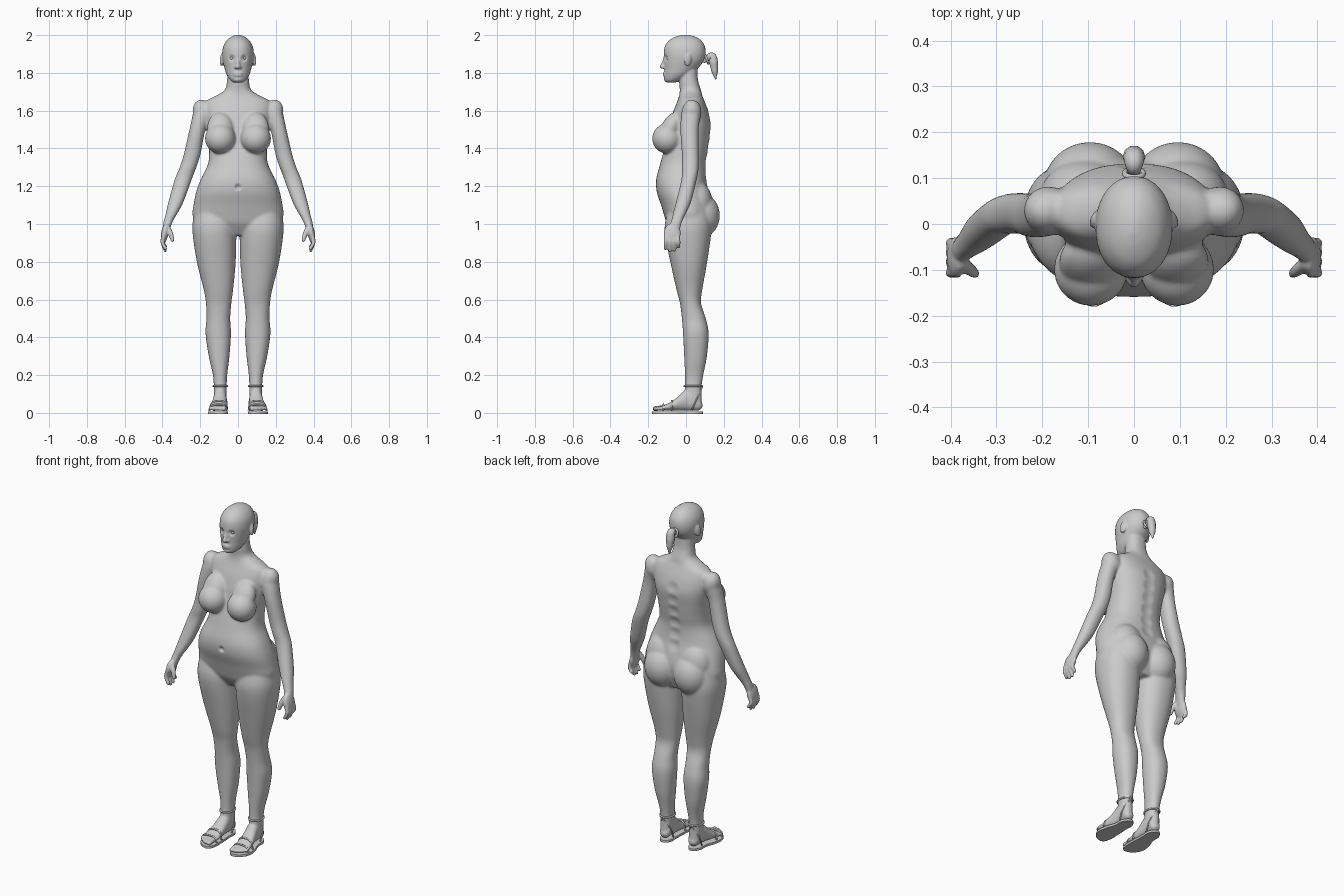
import bpy, bmesh, math
from mathutils import Vector, Matrix, Euler

def add_object(name, data):
    ob = bpy.data.objects.new(name, data)
    bpy.context.collection.objects.link(ob)
    return ob

def catmull(rows, n=6):
    out = []
    for i in range(len(rows) - 1):
        a, b, c, d = (rows[min(max(k, 0), len(rows) - 1)] for k in (i - 1, i, i + 1, i + 2))
        for s in range(n):
            t = s / n
            out.append([q + .5 * t * (r - p + t * (2*p - 5*q + 4*r - u + t * (3*(q - r) + u - p)))
                        for p, q, r, u in zip(a, b, c, d)])
    return out + [list(rows[-1])]

# closed loft; each row is (position, min1, max1, min2, max2) of a rounded section
def loft(bm, rows, axis='z', power=2.2, n=40):
    rings = []
    for h, a0, a1, b0, b1 in catmull(rows):
        ring = []
        for i in range(n):
            t = 2 * math.pi * i / n
            c, s = math.cos(t), math.sin(t)
            a = (a0 + a1) / 2 + (a1 - a0) / 2 * math.copysign(abs(c) ** (2 / power), c)
            b = (b0 + b1) / 2 + (b1 - b0) / 2 * math.copysign(abs(s) ** (2 / power), s)
            ring.append(bm.verts.new((a, b, h) if axis == 'z' else (a, h, b)))
        rings.append(ring)
    for r, q in zip(rings, rings[1:]):
        for i in range(n):
            bm.faces.new((r[i], r[(i + 1) % n], q[(i + 1) % n], q[i]))
    bm.faces.new(rings[0][::-1])
    bm.faces.new(rings[-1])

def blob(bm, pos, size, rot=(0, 0, 0), detail=4):
    m = Matrix.Translation(pos) @ Euler(rot).to_matrix().to_4x4() @ Matrix.Diagonal((*size, 1))
    bmesh.ops.create_icosphere(bm, subdivisions=detail, radius=1, matrix=m)

# chain of overlapping balls, points are (x, y, z, radius)
def digit(bm, pts):
    for x, y, z, r in catmull(pts, 7):
        blob(bm, (x, y, z), (r, r, r), detail=2)

def cord(name, pts, r, closed=False, radii=None):
    cu = bpy.data.curves.new(name, 'CURVE')
    cu.dimensions, cu.bevel_depth, cu.bevel_resolution = '3D', r, 3
    cu.use_fill_caps, cu.resolution_u = True, 8
    sp = cu.splines.new('BEZIER')
    sp.bezier_points.add(len(pts) - 1)
    sp.use_cyclic_u = closed
    for i, (bp, p) in enumerate(zip(sp.bezier_points, pts)):
        bp.co, bp.radius = p, radii[i] if radii else 1
        bp.handle_left_type = bp.handle_right_type = 'AUTO'
    return add_object(name, cu)

bm = bmesh.new()
# torso and neck: z, x range, y range
torso = [(.94, .13, -.06, .10), (1.0, .22, -.10, .125), (1.05, .241, -.117, .135), (1.1, .236, -.132, .137),
         (1.17, .222, -.155, .122), (1.236, .198, -.158, .108), (1.315, .160, -.138, .105), (1.38, .153, -.12, .115),
         (1.45, .157, -.10, .125), (1.53, .17, -.085, .132), (1.6, .18, -.066, .117), (1.65, .168, -.046, .098),
         (1.68, .115, -.036, .086), (1.71, .070, -.033, .079), (1.76, .058, -.036, .064), (1.82, .055, -.03, .06)]
loft(bm, [(z, -x, x, f, b) for z, x, f, b in torso], power=2.3)
# head
head = [(1.748, .022, -.10, -.06), (1.762, .042, -.113, -.02), (1.79, .060, -.115, .025), (1.82, .070, -.115, .06),
        (1.86, .080, -.117, .092), (1.90, .084, -.118, .104), (1.94, .078, -.112, .10), (1.972, .060, -.09, .08),
        (1.992, .034, -.055, .048), (2.002, .008, -.02, .01)]
loft(bm, [(z, -x, x, f, b) for z, x, f, b in head], power=2.1)
blob(bm, (0, -.10, 1.767), (.026, .017, .016))
for z in (1.798, 1.787):
    blob(bm, (0, -.113, z), (.024, .009, .0065))
digit(bm, [(0, -.108, 1.885, .009), (0, -.118, 1.855, .010), (0, -.128, 1.833, .012)])
blob(bm, (.011, -.119, 1.830), (.009, .011, .008))
blob(bm, (.086, .010, 1.868), (.009, .019, .034), (-.15, 0, .35))
# leg
loft(bm, [(1.09, .03, .225, -.09, .12), (1.0, .010, .241, -.112, .135), (.92, .009, .237, -.108, .130),
          (.785, .013, .215, -.08, .110), (.65, .026, .181, -.05, .086), (.58, .035, .170, -.032, .08),
          (.5, .041, .167, -.022, .105), (.42, .037, .172, -.016, .12), (.3, .045, .155, -.010, .111),
          (.2, .057, .133, -.006, .092), (.13, .060, .128, -.006, .082), (.05, .062, .128, -.01, .084)])
# foot and toes
loft(bm, [(.087, .08, .108, .03, .05), (.07, .064, .122, .014, .08), (.04, .06, .128, .012, .13),
          (0, .06, .13, .012, .125), (-.04, .06, .138, .012, .088), (-.08, .058, .148, .012, .058),
          (-.115, .058, .153, .012, .042), (-.14, .065, .145, .013, .032)], axis='y')
for x, tip, r in ((.075, -.164, .014), (.097, -.164, .0115), (.115, -.155, .011), (.131, -.144, .0105), (.145, -.130, .010)):
    digit(bm, [(x, -.11, .03, r), (x, tip, .022, r)])
# arm
loft(bm, [(1.645, .15, .20, .005, .065), (1.6, .135, .233, -.022, .08), (1.5, .172, .257, -.03, .067),
          (1.37, .198, .287, -.022, .068), (1.3, .22, .309, -.022, .067), (1.24, .243, .334, -.024, .058),
          (1.12, .287, .368, -.052, .028), (1.06, .318, .382, -.068, .002), (1.01, .347, .394, -.08, -.022),
          (.96, .365, .402, -.098, -.035)])
blob(bm, (.187, .03, 1.592), (.052, .052, .068), (0, .3, 0))
# hand, fingers and thumb
blob(bm, (.388, -.073, .95), (.019, .045, .055), (0, -.15, 0))
for yb, yt, zt in ((-.104, -.109, .862), (-.083, -.085, .851), (-.062, -.061, .854), (-.043, -.039, .872)):
    digit(bm, [(.392, yb, .945, .0115), (.400, (yb + yt) / 2, .905, .0115), (.384, yt, zt + .008, .0095)])
digit(bm, [(.375, -.085, .985, .015), (.357, -.100, .95, .014), (.347, -.108, .915, .011)])
# chest and seat
blob(bm, (.094, -.099, 1.452), (.081, .080, .080))
blob(bm, (.094, -.083, 1.505), (.070, .050, .095), (-.45, 0, 0))
blob(bm, (.096, .080, 1.045), (.102, .099, .118))
blob(bm, (.105, .060, 1.11), (.100, .080, .115))

# mirror and fuse into one skin
bmesh.ops.recalc_face_normals(bm, faces=bm.faces)
me = bpy.data.meshes.new("body")
bm.to_mesh(me)
bm.free()
body = add_object("body", me)
body.modifiers.new("mirror", 'MIRROR').use_mirror_merge = False
rm = body.modifiers.new("fuse", 'REMESH')
rm.mode, rm.voxel_size = 'VOXEL', .005
skin = bpy.data.meshes.new_from_object(body.evaluated_get(bpy.context.evaluated_depsgraph_get()))
body.modifiers.clear()
body.data = skin

# smooth the large forms more than face, hands and feet
bm = bmesh.new()
bm.from_mesh(skin)
large = [v for v in bm.verts if .15 < v.co.z < 1.73 and not (abs(v.co.x) > .32 and v.co.z < 1.02)]
for verts, times in ((list(bm.verts), 2), (large, 12)):
    for _ in range(times):
        bmesh.ops.smooth_vert(bm, verts=verts, factor=.5, use_axis_x=True, use_axis_y=True, use_axis_z=True)

# sculpted dents: position, radius, push along y
dents = [((0, -.157, 1.195), .022, .012)]
dents += [((s * .032, -.108, 1.878), .024, .011) for s in (-1, 1)]
dents += [((0, y, z), .045, -.007) for z, y in ((1.2, .11), (1.27, .105), (1.34, .108), (1.41, .118), (1.48, .128), (1.55, .128))]
for v in bm.verts:
    for p, r, push in dents:
        d = (v.co - Vector(p)).length
        if d < r:
            v.co.y += push * (1 - (d / r) ** 2) ** 2
for f in bm.faces:
    f.smooth = True
bm.to_mesh(skin)
bm.free()

# ponytail and hair band
cord("ponytail", [(0, .09, 1.862), (0, .112, 1.872), (0, .135, 1.888), (0, .146, 1.855), (0, .152, 1.81), (0, .157, 1.765)],
     .025, radii=[.5, .55, .85, 1, .75, .12])
cord("hair_band", [(.02 * math.cos(t * math.pi / 4), .110 - .008 * math.sin(t * math.pi / 4),
                    1.872 + .022 * math.sin(t * math.pi / 4)) for t in range(8)], .006, True)

sole = [(.093, .088), (.064, .065), (.060, 0), (.056, -.08), (.058, -.14), (.075, -.175), (.10, -.176),
        (.135, -.155), (.156, -.115), (.152, -.06), (.133, 0), (.126, .06)]
for s, side in ((-1, "right"), (1, "left")):
    # eye
    bm = bmesh.new()
    blob(bm, (s * .032, -.089, 1.878), (.014, .014, .012), detail=3)
    for f in bm.faces:
        f.smooth = True
    me = bpy.data.meshes.new("eye")
    bm.to_mesh(me)
    bm.free()
    add_object(side + "_eye", me)
    # sandal sole
    ob = cord(side + "_sandal_sole", [(s * x, y, .007) for x, y in sole], .002, True)
    ob.data.dimensions, ob.data.fill_mode, ob.data.extrude = '2D', 'BOTH', .005
    # sandal straps
    ring = [(s * (.094 + .037 * math.cos(t * math.pi / 4)), .038 + .047 * math.sin(t * math.pi / 4), .142) for t in range(8)]
    cord(side + "_ankle_strap", ring, .005, True)
    for y, x0, x1, top in ((-.075, .056, .150, .064), (-.12, .056, .154, .044)):
        xm = (x0 + x1) / 2
        cord(side + "_toe_strap", [(s * x0, y, .012), (s * (x0 + .012), y, top * .85), (s * xm, y, top),
                                   (s * (x1 - .012), y, top * .8), (s * x1, y, .012)], .005)
    for x in (.062, .126):
        cord(side + "_heel_strap", [(s * x, .03, .012), (s * x, .055, .07), (s * .094, .087, .14)], .004)
